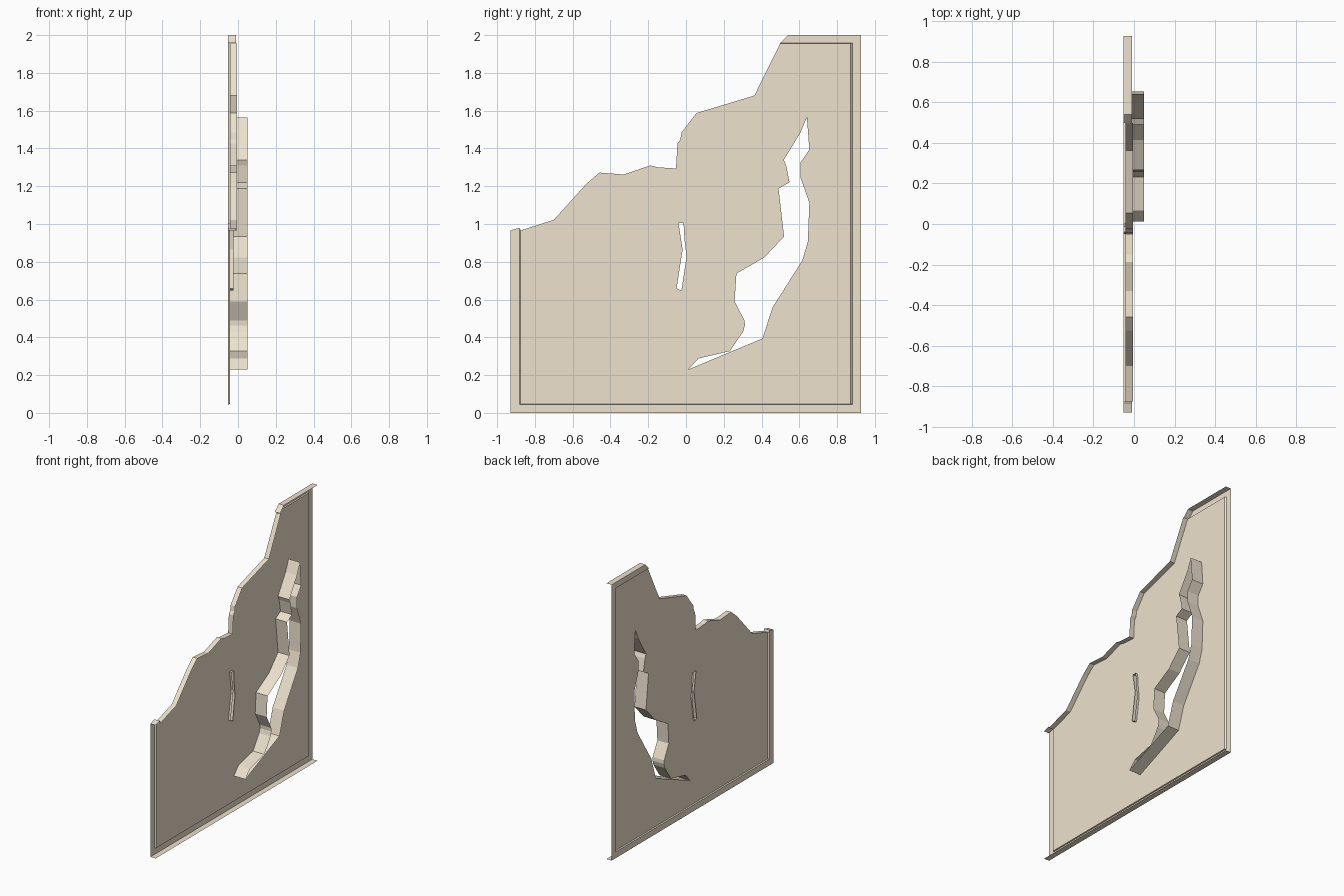
import bpy, bmesh

if "Cube" in bpy.data.objects:
    bpy.data.objects.remove(bpy.data.objects["Cube"])

PLATE_X, FRAME_X = -0.042, -0.052

mat = bpy.data.materials.new("plaster")
mat.diffuse_color = (0.85, 0.76, 0.62, 1)
mat.use_nodes = True
mat.node_tree.nodes["Principled BSDF"].inputs["Base Color"].default_value = mat.diffuse_color


def finish(bm, name):
    me = bpy.data.meshes.new(name)
    bm.to_mesh(me)
    bm.free()
    ob = bpy.data.objects.new(name, me)
    me.materials.append(mat)
    bpy.context.collection.objects.link(ob)
    return ob


def ribbon(name, pts, x0, x1, closed=False):
    """Strip swept along x from a y-z outline."""
    bm = bmesh.new()
    a = [bm.verts.new((x0, y, z)) for y, z in pts]
    b = [bm.verts.new((x1, y, z)) for y, z in pts]
    n = len(pts)
    for i in range(n if closed else n - 1):
        j = (i + 1) % n
        bm.faces.new((a[i], b[i], b[j], a[j]))
    return finish(bm, name)


def bridge(name, xa, pa, xb, pb):
    """Quads between two matching open outlines."""
    bm = bmesh.new()
    a = [bm.verts.new((xa, y, z)) for y, z in pa]
    b = [bm.verts.new((xb, y, z)) for y, z in pb]
    for i in range(len(pa) - 1):
        bm.faces.new((a[i], a[i + 1], b[i + 1], b[i]))
    return finish(bm, name)


# broken top edge, long hole and narrow crack as (y, z)
broken = [(-.875, .966), (-.70, 1.022), (-.526, 1.214), (-.458, 1.272), (-.33, 1.262),
          (-.188, 1.31), (-.15, 1.30), (-.053, 1.294), (-.045, 1.426), (-.03, 1.447),
          (-.024, 1.484), (.055, 1.587), (.362, 1.68), (.498, 1.955)]
hole = [(.64, 1.565), (.606, 1.484), (.518, 1.34), (.53, 1.31), (.548, 1.22),
        (.49, 1.188), (.519, .934), (.415, .823), (.267, .738), (.257, .59),
        (.31, .489), (.312, .463), (.302, .43), (.232, .327), (.066, .288),
        (.013, .23), (.405, .394), (.458, .558), (.616, .807), (.645, .907),
        (.653, 1.114), (.606, 1.246), (.606, 1.325), (.653, 1.394)]
crack = [(-.04, 1.006), (-.013, 1.006), (-.008, .918), (.003, .828),
         (-.024, .648), (-.05, .659), (-.018, .865)]

# flat wall sheet with both openings
bm = bmesh.new()
outer = broken + [(.872, 1.955), (.872, .047), (-.875, .047)]
for loop in (outer, hole, crack):
    vs = [bm.verts.new((PLATE_X, y, z)) for y, z in loop]
    for i, v in enumerate(vs):
        bm.edges.new((v, vs[(i + 1) % len(vs)]))
bmesh.ops.triangle_fill(bm, edges=bm.edges[:], use_beauty=True, normal=(1, 0, 0))
bmesh.ops.dissolve_limit(bm, angle_limit=.01, verts=bm.verts[:], edges=bm.edges[:])
finish(bm, "wall_sheet")

# thickness of the broken edges
ribbon("broken_top_edge", broken, PLATE_X, -.005)
ribbon("hole_sides", hole, PLATE_X, .05, True)
ribbon("crack_sides", crack, FRAME_X, -.025, True)

# flat frame border and the step between it and the sheet
rim_out = [(-.93, .966), (-.93, 0), (.926, 0), (.926, 2), (.54, 2)]
rim_in = [(-.882, .98), (-.882, .045), (.882, .045), (.882, 1.957), (.498, 1.957)]
sheet_rim = [(-.875, .966), (-.875, .047), (.872, .047), (.872, 1.955), (.498, 1.955)]
bridge("frame_border", FRAME_X, rim_out, FRAME_X, rim_in)
bridge("frame_step", FRAME_X, rim_in, PLATE_X, sheet_rim)

# floor and top flanges, broken frame ends
ribbon("bottom_flange", [(.926, 0), (-.93, 0)], FRAME_X, -.01)
ribbon("top_flange", [(.498, 1.957), (.54, 2), (.926, 2)], FRAME_X, -.01)
ribbon("left_frame_end", [(-.93, .966), (-.882, .98), (-.875, .966)], FRAME_X, -.01)
